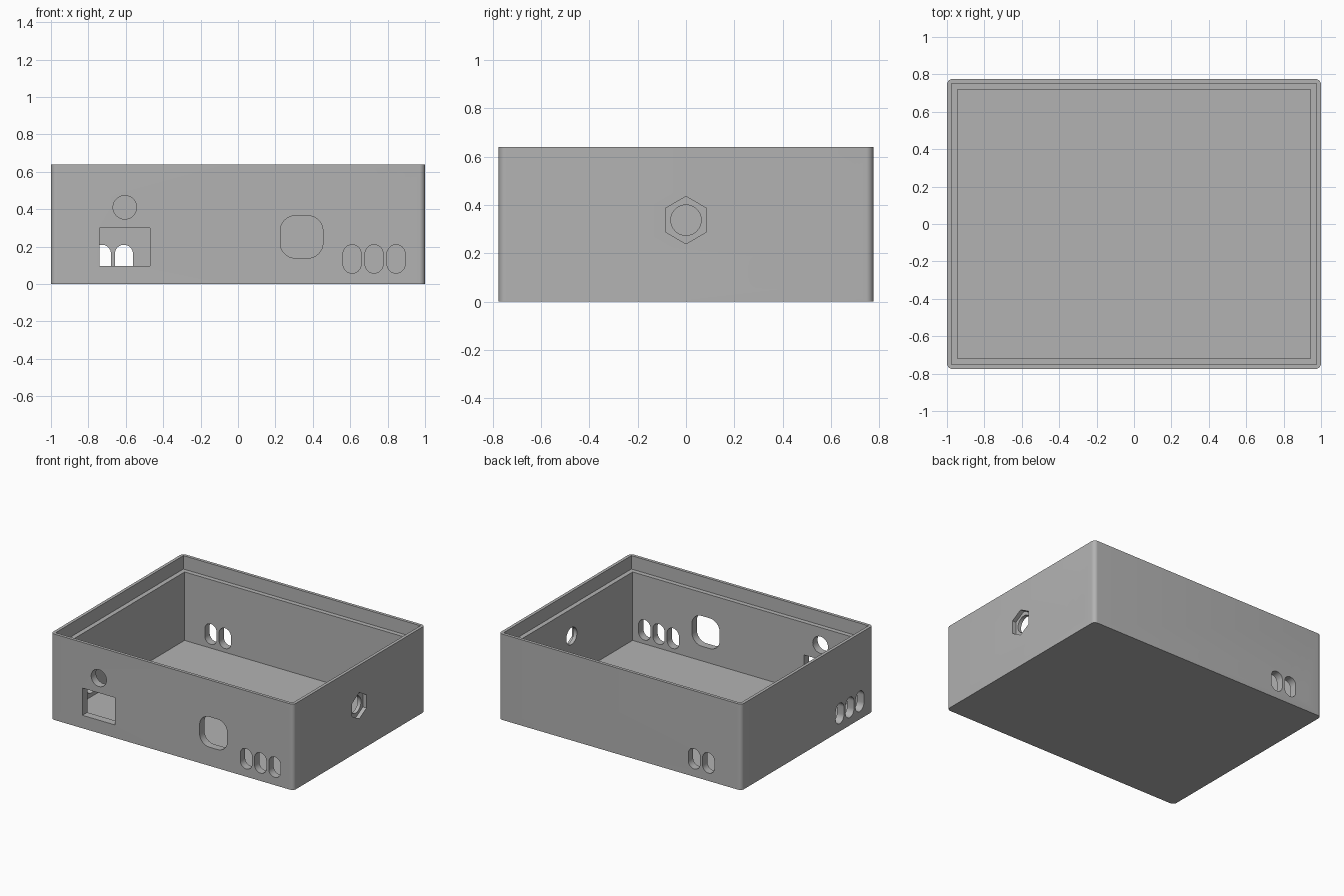
import bpy, bmesh
from math import cos, sin, pi
from mathutils import Matrix, Vector

if "Cube" in bpy.data.objects:
    bpy.data.objects.remove(bpy.data.objects["Cube"])

grey = bpy.data.materials.new("plain grey")
grey.use_nodes = True
colour = (0.45, 0.45, 0.45, 1)
grey.diffuse_color = colour
grey.node_tree.nodes["Principled BSDF"].inputs["Base Color"].default_value = colour

HALF_X, HALF_Y, HEIGHT = 1.0, 0.775, 0.64
WALL, FLOOR, LIP, LEDGE_Z = 0.057, 0.03, 0.023, 0.54


def rounded(w, h, r=0.0, steps=8):
    """Outline of a rectangle with rounded corners."""
    if r == 0:
        return [(w / 2, h / 2), (-w / 2, h / 2), (-w / 2, -h / 2), (w / 2, -h / 2)]
    pts = []
    for q, (sx, sy) in enumerate([(1, 1), (-1, 1), (-1, -1), (1, -1)]):
        for i in range(steps + 1):
            a = (q + i / steps) * pi / 2
            pts.append((sx * (w / 2 - r) + r * cos(a), sy * (h / 2 - r) + r * sin(a)))
    return pts


def polygon(r, n):
    """Regular polygon with a corner at the top."""
    return [(r * cos(pi / 2 + i * 2 * pi / n), r * sin(pi / 2 + i * 2 * pi / n)) for i in range(n)]


def prism(name, outline, z0, z1, matrix=None):
    bm = bmesh.new()
    base = bm.faces.new([bm.verts.new((x, y, z0)) for x, y in outline])
    top = bmesh.ops.extrude_face_region(bm, geom=[base])["geom"]
    moved = [v for v in top if isinstance(v, bmesh.types.BMVert)]
    bmesh.ops.translate(bm, vec=(0, 0, z1 - z0), verts=moved)
    bmesh.ops.remove_doubles(bm, verts=bm.verts, dist=1e-5)
    if matrix:
        bm.transform(matrix)
    bmesh.ops.recalc_face_normals(bm, faces=bm.faces)
    mesh = bpy.data.meshes.new(name)
    bm.to_mesh(mesh)
    bm.free()
    mesh.materials.append(grey)
    obj = bpy.data.objects.new(name, mesh)
    bpy.context.collection.objects.link(obj)
    return obj


def wall_frame(side, along, z):
    """Local x runs along the wall, local y up, local z out of the wall."""
    out = {"front": Vector((0, -1, 0)), "back": Vector((0, 1, 0)),
           "left": Vector((1, 0, 0)), "right": Vector((-1, 0, 0))}[side]
    up = Vector((0, 0, 1))
    across = up.cross(out)
    reach = HALF_X if side in ("left", "right") else HALF_Y
    frame = Matrix((across, up, out)).transposed().to_4x4()
    frame.translation = out * reach + Vector((abs(across.x), abs(across.y), 0)) * along + up * z
    return frame


cutters = []


def cut(side, along, z, outline, depth=0.12):
    cutters.append(prism("cutter", outline, -depth, 0.05, wall_frame(side, along, z)))


# Outer block with rounded upright edges
case = prism("open_case", rounded(2 * HALF_X, 2 * HALF_Y, 0.03), 0, HEIGHT)

# Main cavity and the stepped lid seat
for inset, bottom in ((WALL, FLOOR), (LIP, LEDGE_Z)):
    cutters.append(prism("cutter", rounded(2 * (HALF_X - inset), 2 * (HALF_Y - inset)), bottom, 1))

# Rows of three vent slots, one row at the end of each wall
slot = rounded(0.097, 0.152, 0.0484)
for side, sign, start in (("front", 1, 0.61), ("back", -1, 0.61), ("left", 1, 0.383), ("right", -1, 0.383)):
    for i in range(3):
        cut(side, sign * (start + 0.1175 * i), 0.134, slot)

# Front openings: round hole, rectangular port, rounded square port
round_hole = polygon(0.063, 40)
cut("front", -0.605, 0.41, round_hole)
cut("front", -0.605, 0.198, rounded(0.27, 0.203))
cut("front", 0.34, 0.252, rounded(0.228, 0.226, 0.08))

# Side nut recess and its through hole
cut("left", 0, 0.337, polygon(0.098, 6), 0.03)
cut("left", 0, 0.337, round_hole)

bpy.context.view_layer.objects.active = case
case.select_set(True)
for cutter in cutters:
    mod = case.modifiers.new("cut", "BOOLEAN")
    mod.operation, mod.solver, mod.object = "DIFFERENCE", "EXACT", cutter
    bpy.ops.object.modifier_apply(modifier=mod.name)
    bpy.data.objects.remove(cutter)

bpy.ops.object.select_all(action="DESELECT")
case.select_set(True)
bpy.ops.object.shade_smooth_by_angle(angle=pi / 6)
